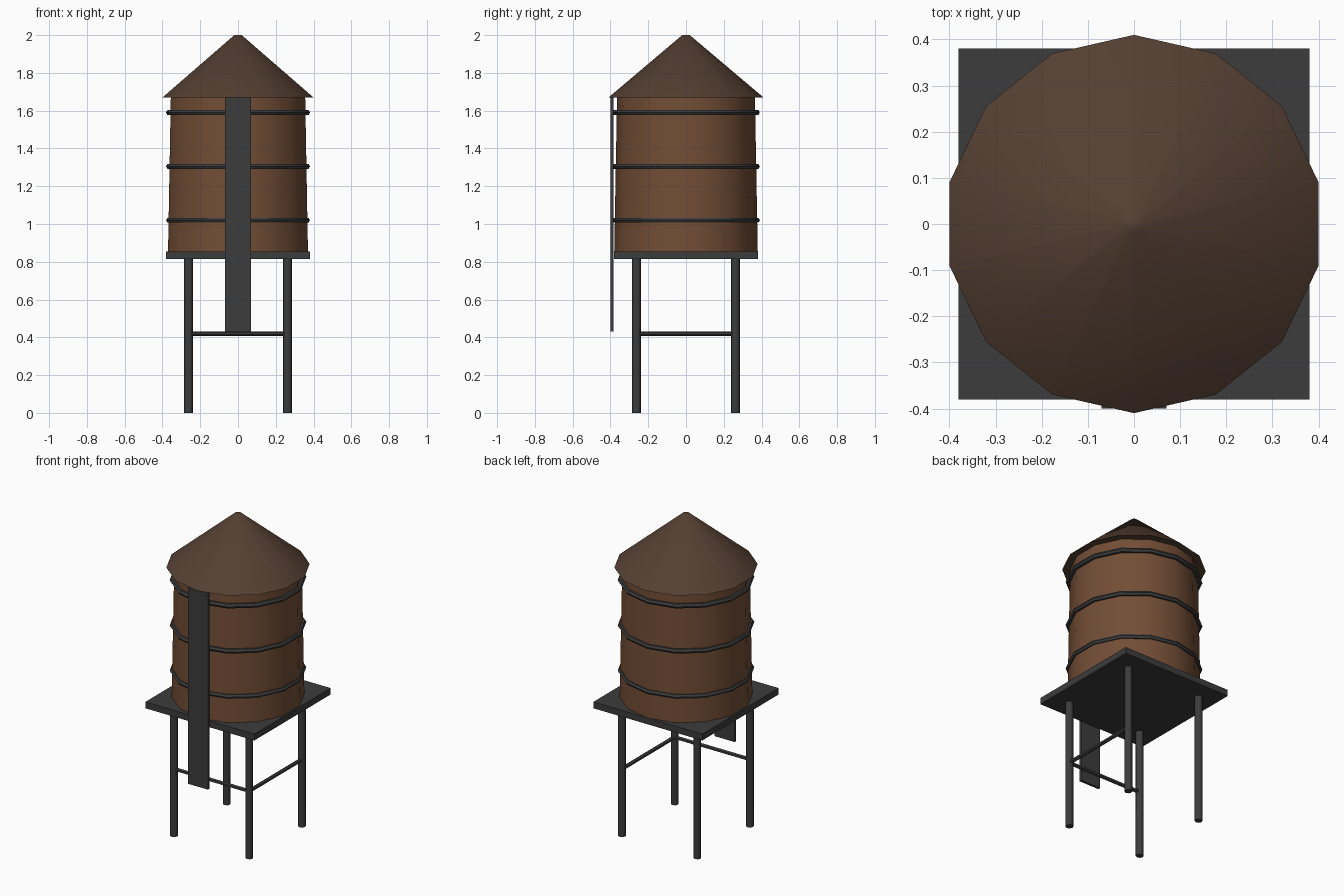
import bpy
from math import radians, pi
from mathutils import Vector

if "Cube" in bpy.data.objects:
    bpy.data.objects.remove(bpy.data.objects["Cube"])

SIDES = 14


def material(name, rgb):
    m = bpy.data.materials.new(name)
    m.diffuse_color = (*rgb, 1)
    m.use_nodes = True
    m.node_tree.nodes["Principled BSDF"].inputs["Base Color"].default_value = m.diffuse_color
    return m


WOOD = material("wood", (0.17, 0.075, 0.036))
ROOF = material("roof_brown", (0.09, 0.05, 0.032))
METAL = material("dark_metal", (0.045, 0.045, 0.045))


def finish(name, mat, smooth=True):
    ob = bpy.context.object
    ob.name = name
    ob.data.materials.append(mat)
    if smooth:
        bpy.ops.object.shade_smooth_by_angle(angle=radians(50))
    return ob


def drum(name, mat, r1, r2, z1, z2):
    # Tapered 14-sided body with a corner on the y axis
    bpy.ops.mesh.primitive_cone_add(vertices=SIDES, radius1=r1, radius2=r2,
                                    depth=z2 - z1, location=(0, 0, (z1 + z2) / 2))
    return finish(name, mat)


def rod(name, a, b, r, sides=8):
    a, b = Vector(a), Vector(b)
    d = b - a
    bpy.ops.mesh.primitive_cylinder_add(vertices=sides, radius=r, depth=d.length,
                                        location=(a + b) / 2,
                                        rotation=d.to_track_quat('Z', 'Y').to_euler())
    return finish(name, METAL)


def box(name, lo, hi):
    lo, hi = Vector(lo), Vector(hi)
    bpy.ops.mesh.primitive_cube_add(size=1, location=(lo + hi) / 2)
    bpy.context.object.scale = hi - lo
    return finish(name, METAL, smooth=False)


# Tank and roof
drum("tank", WOOD, 0.38, 0.365, 0.85, 1.67)
drum("roof", ROOF, 0.41, 0.02, 1.67, 2.0)

# Hoops around the tank
for i, z in enumerate((1.02, 1.305, 1.59)):
    bpy.ops.mesh.primitive_torus_add(major_segments=SIDES, minor_segments=6,
                                     major_radius=0.376, minor_radius=0.015,
                                     location=(0, 0, z), rotation=(0, 0, pi / 2))
    finish(f"hoop_{i + 1}", METAL).data.shade_smooth()

# Platform and the flat ladder panel at the front
box("platform", (-0.38, -0.38, 0.815), (0.38, 0.38, 0.855))
box("ladder_panel", (-0.07, -0.40, 0.43), (0.07, -0.385, 1.67))

# Legs
L = 0.262
for y, side in ((-L, "front"), (L, "back")):
    for x, hand in ((-L, "left"), (L, "right")):
        rod(f"{side}_{hand}_leg", (x, y, 0), (x, y, 0.82), 0.023)

# Cross braces on the front and right only
rod("front_brace", (-L, -L, 0.42), (L + 0.012, -L, 0.42), 0.012, 6)
rod("right_brace", (L, -L - 0.012, 0.42), (L, L, 0.42), 0.012, 6)
